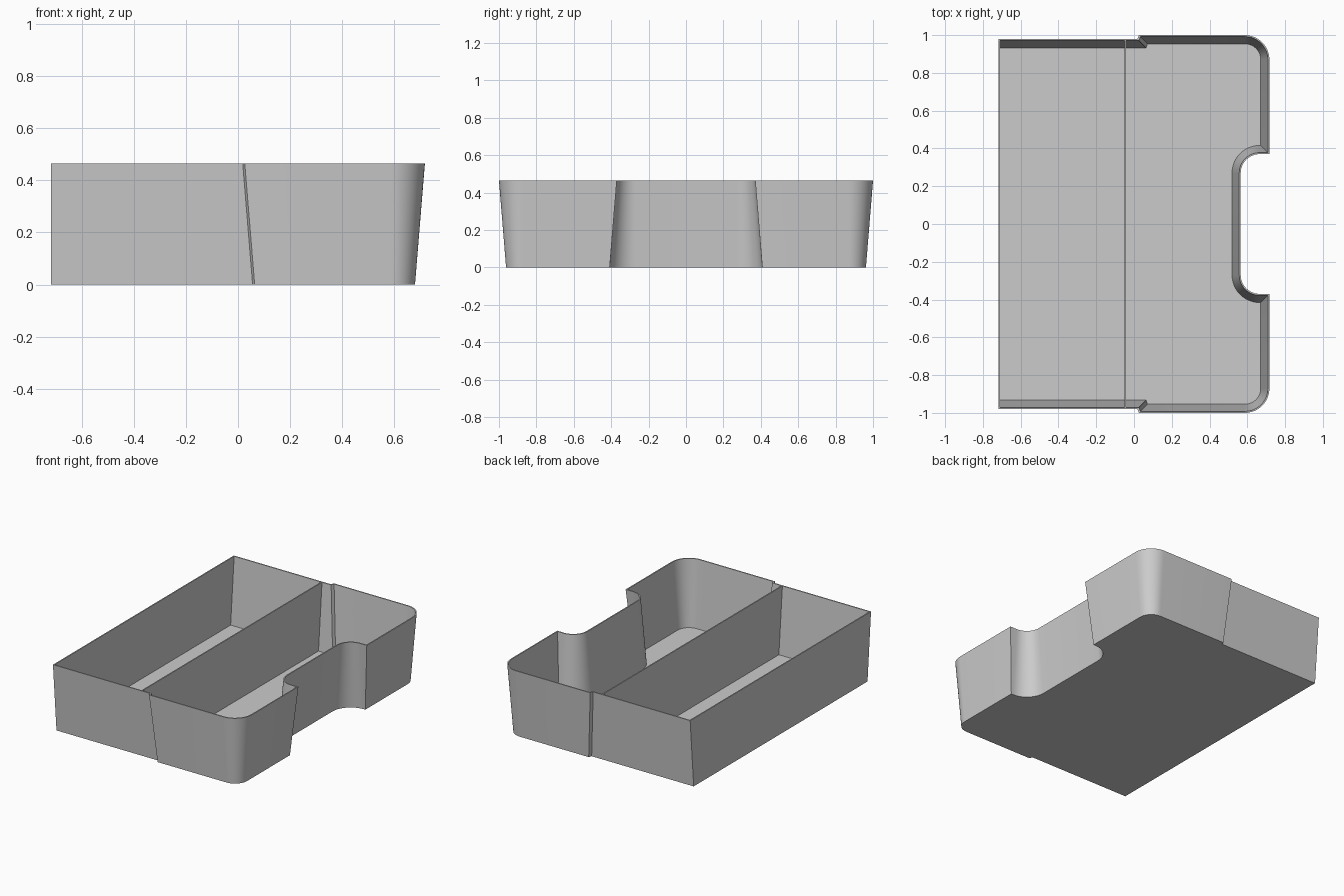
import bpy
import bmesh
from math import sin, cos, pi, radians

cube = bpy.data.objects.get("Cube")
if cube:
    bpy.data.objects.remove(cube)

HEIGHT = 0.465
WALL = 0.008
DRAFT = 0.038
BACK_X, FRONT_X = -0.717, 0.717
NARROW_Y, WIDE_Y = 0.979, 1.0
CORNER_R = 0.13
NOTCH_R, NOTCH_X, NOTCH_Y = 0.1, 0.665, 0.27

grey = bpy.data.materials.new("plain grey")
grey.use_nodes = True
grey.diffuse_color = (0.6, 0.6, 0.6, 1)
grey.node_tree.nodes["Principled BSDF"].inputs["Base Color"].default_value = (0.6, 0.6, 0.6, 1)


def arc(cx, cy, r, start, end, steps=12):
    angles = [start + (end - start) * i / steps for i in range(steps + 1)]
    return [(cx + r * cos(a), cy + r * sin(a)) for a in angles]


def outline(inset, back_inset):
    """Tray outline pulled inward; the back wall has its own inset."""
    half = [(BACK_X + back_inset, NARROW_Y - inset),
            (0.018 + inset, NARROW_Y - inset),
            (0.026 + inset, WIDE_Y - inset)]
    half += arc(FRONT_X - CORNER_R, WIDE_Y - CORNER_R, CORNER_R - inset, pi / 2, 0)
    half.append((FRONT_X - inset, NOTCH_Y + NOTCH_R + inset))
    half += arc(NOTCH_X, NOTCH_Y, NOTCH_R + inset, pi / 2, pi)
    return half + [(x, -y) for x, y in reversed(half)]


def finish(name, bm):
    bmesh.ops.recalc_face_normals(bm, faces=bm.faces)
    mesh = bpy.data.meshes.new(name)
    bm.to_mesh(mesh)
    bm.free()
    mesh.materials.append(grey)
    obj = bpy.data.objects.new(name, mesh)
    bpy.context.collection.objects.link(obj)
    return obj


def loft(name, rings):
    """Skin closed rings of equal length and cap both ends."""
    bm = bmesh.new()
    loops = [[bm.verts.new(p) for p in ring] for ring in rings]
    n = len(loops[0])
    for a, b in zip(loops, loops[1:]):
        for i in range(n):
            j = (i + 1) % n
            bm.faces.new((a[i], a[j], b[j], b[i]))
    bm.faces.new(loops[0])
    bm.faces.new(loops[-1])
    return finish(name, bm)


# Hollow tray shell: outside up, over the rim, inside down to the floor
levels = [(DRAFT, 0, 0), (0, 0, HEIGHT),
          (WALL, WALL, HEIGHT), (DRAFT + WALL, WALL, WALL)]
tray = loft("tray_shell", [[(x, y, z) for x, y in outline(d, b)] for d, b, z in levels])
bpy.ops.object.select_all(action="DESELECT")
tray.select_set(True)
bpy.context.view_layer.objects.active = tray
bpy.ops.object.shade_smooth_by_angle(angle=radians(25))

# Cross divider, tapered to sit within the drafted side walls
rings = []
for z, half in ((WALL / 2, NARROW_Y - DRAFT - WALL / 2), (HEIGHT, NARROW_Y - WALL / 2)):
    rings.append([(x, y, z) for x, y in ((-0.051, -half), (-0.043, -half),
                                         (-0.043, half), (-0.051, half))])
loft("divider", rings)
